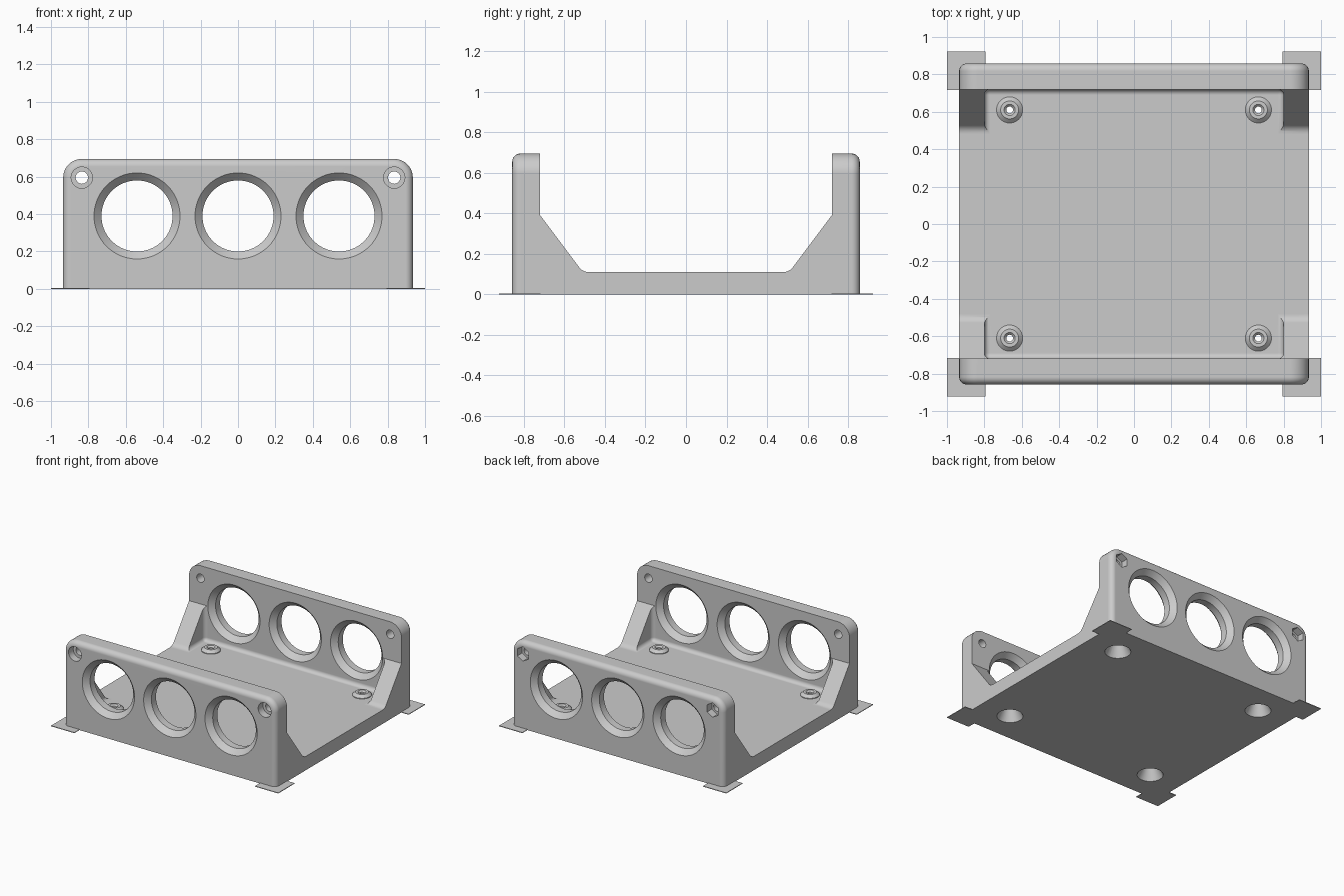
import bpy, bmesh, math
from mathutils import Vector

cube = bpy.data.objects.get("Cube")
if cube:
    bpy.data.objects.remove(cube)

grey = bpy.data.materials.new("plain_grey")
grey.use_nodes = True
colour = (0.6, 0.6, 0.6, 1)
grey.diffuse_color = colour
grey.node_tree.nodes["Principled BSDF"].inputs["Base Color"].default_value = colour

HALF_X, HALF_Y, TOP = 0.935, 0.858, 0.695
WALL_Y, FLOOR, POCKET_X = 0.72, 0.11, 0.8


def finish(name, bm):
    bmesh.ops.recalc_face_normals(bm, faces=bm.faces[:])
    mesh = bpy.data.meshes.new(name)
    bm.to_mesh(mesh)
    bm.free()
    mesh.materials.append(grey)
    ob = bpy.data.objects.new(name, mesh)
    bpy.context.collection.objects.link(ob)
    return ob


def prism(points, offset):
    """Closed outline extruded along a vector."""
    bm = bmesh.new()
    face = bm.faces.new([bm.verts.new(p) for p in points])
    new = bmesh.ops.extrude_face_region(bm, geom=[face])["geom"]
    verts = [g for g in new if isinstance(g, bmesh.types.BMVert)]
    bmesh.ops.translate(bm, verts=verts, vec=offset)
    return bm


def box(lo, hi):
    outline = [(lo[0], lo[1], lo[2]), (hi[0], lo[1], lo[2]),
               (hi[0], hi[1], lo[2]), (lo[0], hi[1], lo[2])]
    return prism(outline, (0, 0, hi[2] - lo[2]))


def lathe(name, profile, sides, place):
    """Solid of stacked rings; profile holds (radius, height) pairs."""
    bm = bmesh.new()
    rings = []
    for r, t in profile:
        angles = [math.tau * i / sides for i in range(sides)]
        rings.append([bm.verts.new(place(r * math.sin(a), r * math.cos(a), t)) for a in angles])
    for a, b in zip(rings, rings[1:]):
        for i in range(sides):
            j = (i + 1) % sides
            bm.faces.new((a[i], a[j], b[j], b[i]))
    bm.faces.new(rings[0])
    bm.faces.new(rings[-1])
    return finish(name, bm)


def combine(target, tool, operation="DIFFERENCE"):
    tool.hide_render = True
    mod = target.modifiers.new("combine", "BOOLEAN")
    mod.operation, mod.solver, mod.object = operation, "EXACT", tool
    bpy.context.view_layer.objects.active = target
    bpy.ops.object.modifier_apply(modifier=mod.name)
    bpy.data.objects.remove(tool)


# Outer block: rounded top corners, softened front and back rims
R = 0.1
outline = [(-HALF_X, -HALF_Y, 0), (HALF_X, -HALF_Y, 0)]
for side, start in ((1, 0), (-1, 90)):
    for i in range(9):
        a = math.radians(start + 90 * i / 8)
        outline.append((side * (HALF_X - R) + R * math.cos(a), -HALF_Y, TOP - R + R * math.sin(a)))
bm = prism(outline, (0, 2 * HALF_Y, 0))
rim = [e for e in bm.edges
       if abs(e.verts[0].co.y - e.verts[1].co.y) < 1e-5
       and max(v.co.z for v in e.verts) > 0.01]
bmesh.ops.bevel(bm, geom=rim, offset=0.04, segments=6, profile=0.5,
                affect="EDGES", clamp_overlap=False)
body = finish("cradle_body", bm)

# Channel between the walls, with sloped gussets and a filleted foot
knee, foot = Vector((WALL_Y, 0.39)), Vector((0.51, FLOOR))
start, end = foot + (knee - foot).normalized() * 0.03, foot - Vector((0.03, 0))
half = [Vector((WALL_Y, 1)), knee]
for i in range(6):
    t = i / 5
    half.append(start * (1 - t) ** 2 + foot * 2 * t * (1 - t) + end * t * t)
section = half + [Vector((-p.x, p.y)) for p in reversed(half)]
combine(body, finish("channel", prism([(-1.2, p.x, p.y) for p in section], (2.4, 0, 0))))

# Rounded pocket between the gussets
bm = box((-POCKET_X, -WALL_Y, FLOOR), (POCKET_X, WALL_Y, 1))
bmesh.ops.bevel(bm, geom=bm.edges[:], offset=0.03, segments=5, profile=0.5, affect="EDGES")
combine(body, finish("pocket", bm))

# Wall openings and corner fastener holes
for sy in (-1, 1):
    def wall_place(x, z):
        return lambda u, v, t: (x + u, sy * t, z + v)

    for x in (-0.54, 0, 0.54):
        ring = [(0.24, WALL_Y - 0.01), (0.19, WALL_Y + 0.04),
                (0.19, HALF_Y - 0.04), (0.24, HALF_Y + 0.01)]
        combine(body, lathe("opening", ring, 64, wall_place(x, 0.39)))
    for x in (-0.835, 0.835):
        place = wall_place(x, 0.595)
        combine(body, lathe("bolt_hole", [(0.033, 0.65), (0.033, 0.95)], 32, place))
        # Round recess at the front, nut recess at the back
        combine(body, lathe("recess", [(0.057, HALF_Y - 0.06), (0.057, 0.95)],
                            32 if sy < 0 else 6, place))

# Floor bosses with screw holes and tapered recesses underneath
for x in (-0.665, 0.665):
    for y in (-0.61, 0.61):
        def floor_place(u, v, t):
            return (x + u, y + v, t)

        boss = [(0.07, FLOOR - 0.01), (0.07, FLOOR + 0.005), (0.048, FLOOR + 0.025)]
        combine(body, lathe("boss", boss, 40, floor_place), "UNION")
        hole = [(0.1, -0.01), (0.05, 0.09), (0.018, 0.09), (0.018, 0.123), (0.036, 0.141)]
        combine(body, lathe("screw_hole", hole, 40, floor_place))

# Smooth shading on the curved parts
bpy.ops.object.select_all(action="DESELECT")
body.select_set(True)
bpy.context.view_layer.objects.active = body
bpy.ops.object.shade_smooth_by_angle(angle=math.radians(30))
normals = body.modifiers.new("even_normals", "WEIGHTED_NORMAL")
normals.keep_sharp = True

# Thin square pads under the corners
for sx, side in ((-1, "right"), (1, "left")):
    for sy, end_name in ((-1, "front"), (1, "back")):
        cx, cy, h = sx * 0.8975, sy * 0.82, 0.1025
        finish(f"{end_name}_{side}_pad", box((cx - h, cy - h, 0), (cx + h, cy + h, 0.005)))
